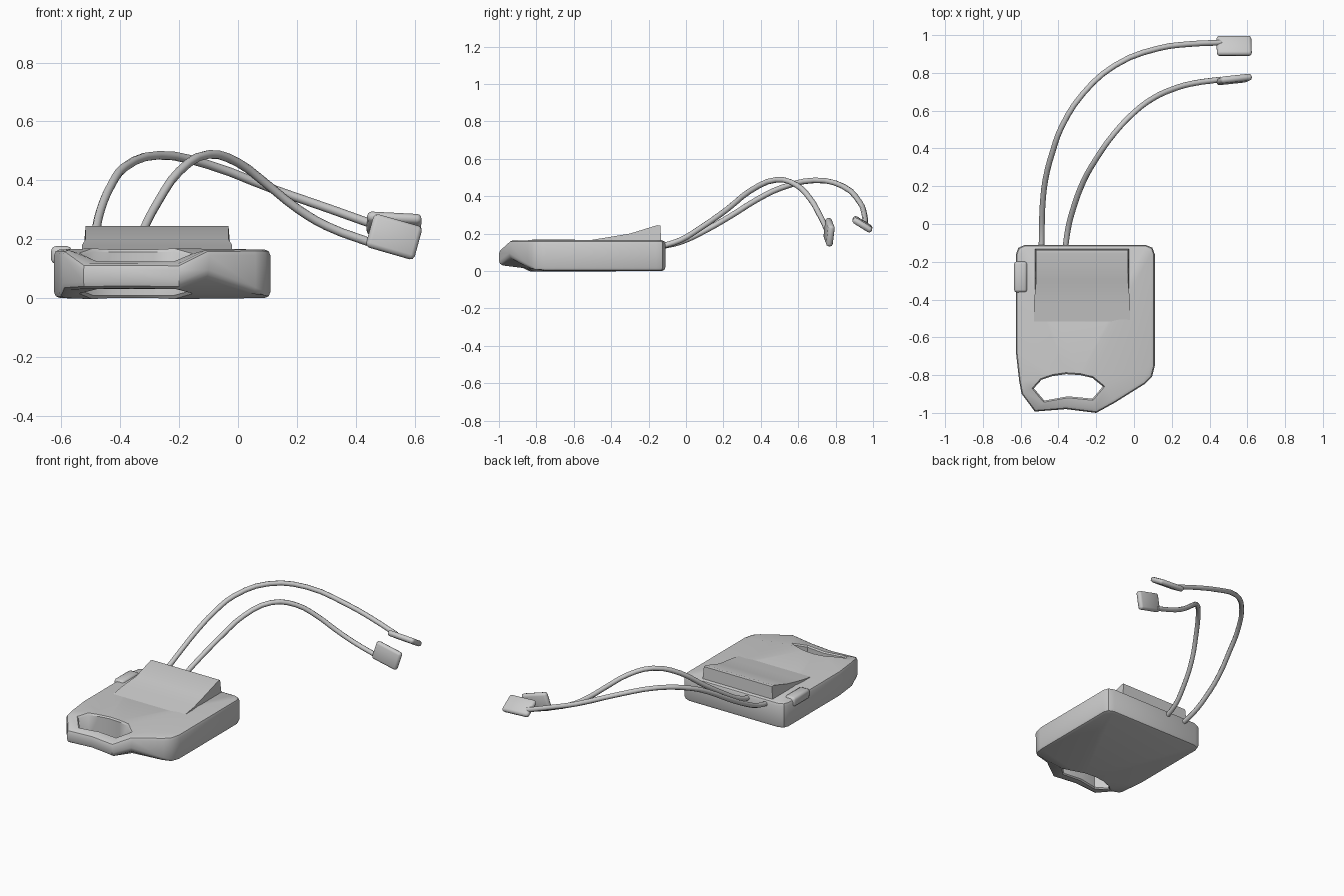
import bpy, bmesh
from math import radians
from mathutils import Matrix, Euler

if "Cube" in bpy.data.objects:
    bpy.data.objects.remove(bpy.data.objects["Cube"])


def finish(bm, name, angle=35):
    bmesh.ops.recalc_face_normals(bm, faces=bm.faces[:])
    me = bpy.data.meshes.new(name)
    bm.to_mesh(me)
    bm.free()
    for p in me.polygons:
        p.use_smooth = True
    me.set_sharp_from_angle(angle=radians(angle))
    ob = bpy.data.objects.new(name, me)
    bpy.context.collection.objects.link(ob)
    return ob


def rounded_box(name, centre, size, rot=(0, 0, 0), bevel=0.015):
    bm = bmesh.new()
    bmesh.ops.create_cube(bm, size=1, matrix=Matrix.Diagonal((*size, 1)))
    bmesh.ops.bevel(bm, geom=bm.edges[:], offset=bevel, segments=2, profile=0.5, affect='EDGES')
    r = Euler([radians(a) for a in rot]).to_matrix().to_4x4()
    bmesh.ops.transform(bm, matrix=Matrix.Translation(centre) @ r, verts=bm.verts[:])
    return finish(bm, name, 50)


def wire(name, points, radius=0.015):
    cu = bpy.data.curves.new(name, 'CURVE')
    cu.dimensions = '3D'
    cu.bevel_depth = radius
    cu.bevel_resolution = 2
    cu.resolution_u = 3
    cu.use_fill_caps = True
    sp = cu.splines.new('BEZIER')
    sp.bezier_points.add(len(points) - 1)
    for bp, co in zip(sp.bezier_points, points):
        bp.co = co
        bp.handle_left_type = bp.handle_right_type = 'AUTO'
    ob = bpy.data.objects.new(name, cu)
    bpy.context.collection.objects.link(ob)


# Case with handle: outline points are x, y, top z, bottom z
T = 0.165
front = [(-0.595, -0.90, T, 0.03), (-0.525, -0.993, 0.115, 0.035), (-0.36, -0.98, 0.115, 0.035),
         (-0.20, -1.0, 0.115, 0.035), (-0.10, -0.945, T, 0.075)]
rear = [(0.06, -0.845, T, 0.015), (0.095, -0.81, T, 0), (0.11, -0.75, T, 0), (0.11, -0.16, T, 0),
        (0.097, -0.125, T, 0), (0.06, -0.11, T, 0), (-0.575, -0.11, T, 0), (-0.612, -0.125, T, 0),
        (-0.625, -0.16, T, 0), (-0.625, -0.68, T, 0), (-0.608, -0.83, T, 0)]
hole_front = [(-0.53, -0.87, 0.15, 0.015), (-0.475, -0.935, 0.125, 0.03), (-0.35, -0.912, 0.125, 0.03),
              (-0.22, -0.925, 0.125, 0.03), (-0.165, -0.86, 0.15, 0.015)]
hole_rear = [(-0.22, -0.815, T, 0), (-0.285, -0.80, T, 0), (-0.36, -0.795, T, 0),
             (-0.43, -0.805, T, 0), (-0.49, -0.825, T, 0)]

bm = bmesh.new()
rings = []
for layer in (2, 3):
    f, r, hf, hr = [[bm.verts.new((p[0], p[1], p[layer])) for p in pts]
                    for pts in (front, rear, hole_front, hole_rear)]
    for i in range(len(f) - 1):
        bm.faces.new((f[i], f[i + 1], hf[i + 1], hf[i]))
    bm.faces.new((r[-1], f[0], hf[0]))
    bm.faces.new((f[-1], r[0], hf[-1]))
    bm.faces.new(r + [hf[0]] + hr[::-1] + [hf[-1]])
    rings.append((f + r, hf + hr))
outer_edges, hole_edges = [], []
for k, edges in ((0, outer_edges), (1, hole_edges)):
    a, b = rings[0][k], rings[1][k]
    for i in range(len(a)):
        j = (i + 1) % len(a)
        bm.faces.new((a[i], a[j], b[j], b[i]))
        edges += [bm.edges.get((a[i], a[j])), bm.edges.get((b[i], b[j]))]
bmesh.ops.recalc_face_normals(bm, faces=bm.faces[:])
bmesh.ops.bevel(bm, geom=outer_edges, offset=0.02, segments=2, profile=0.5, affect='EDGES', clamp_overlap=True)
hole_edges = [e for e in hole_edges if e.is_valid]
bmesh.ops.bevel(bm, geom=hole_edges, offset=0.008, segments=1, affect='EDGES', clamp_overlap=True)
bmesh.ops.triangulate(bm, faces=[f for f in bm.faces if len(f.verts) > 4])
finish(bm, "case")

# Raised ramp on top of the case
profile = [(-0.535, 0.162), (-0.42, 0.18), (-0.30, 0.2), (-0.155, 0.245), (-0.137, 0.243),
           (-0.13, 0.1), (-0.50, 0.1)]
bm = bmesh.new()
sides = []
for s in (-1, 1):
    # sides flare out slightly towards the base
    sides.append([bm.verts.new((-0.275 + s * (0.243 if z > 0.19 else 0.255), y, z)) for y, z in profile])
    bm.faces.new(sides[-1])
n = len(profile)
for i in range(n):
    j = (i + 1) % n
    bm.faces.new((sides[0][i], sides[0][j], sides[1][j], sides[1][i]))
bmesh.ops.recalc_face_normals(bm, faces=bm.faces[:])
finish(bm, "top_ramp")

# Side button
rounded_box("side_button", (-0.6, -0.28, 0.146), (0.07, 0.165, 0.06))

# Wires
wire("long_wire", [(-0.49, -0.14, 0.13), (-0.488, -0.03, 0.155), (-0.484, 0.1, 0.215), (-0.468, 0.24, 0.295),
                   (-0.43, 0.385, 0.385), (-0.385, 0.51, 0.445), (-0.27, 0.69, 0.485), (-0.1, 0.84, 0.453),
                   (0.13, 0.93, 0.366), (0.30, 0.953, 0.307), (0.46, 0.96, 0.25)])
wire("short_wire", [(-0.365, -0.14, 0.13), (-0.35, -0.03, 0.165), (-0.325, 0.07, 0.225), (-0.27, 0.22, 0.33),
                    (-0.2, 0.345, 0.43), (-0.1, 0.485, 0.488), (0.0, 0.59, 0.46), (0.1, 0.665, 0.385),
                    (0.2, 0.712, 0.305), (0.3, 0.742, 0.245), (0.46, 0.765, 0.185)])

# Plugs
rounded_box("long_wire_plug", (0.53, 0.943, 0.25), (0.185, 0.118, 0.034), (-32, 3, 0))
rounded_box("short_wire_plug", (0.53, 0.765, 0.208), (0.172, 0.036, 0.118), (-5, 16, 6))
